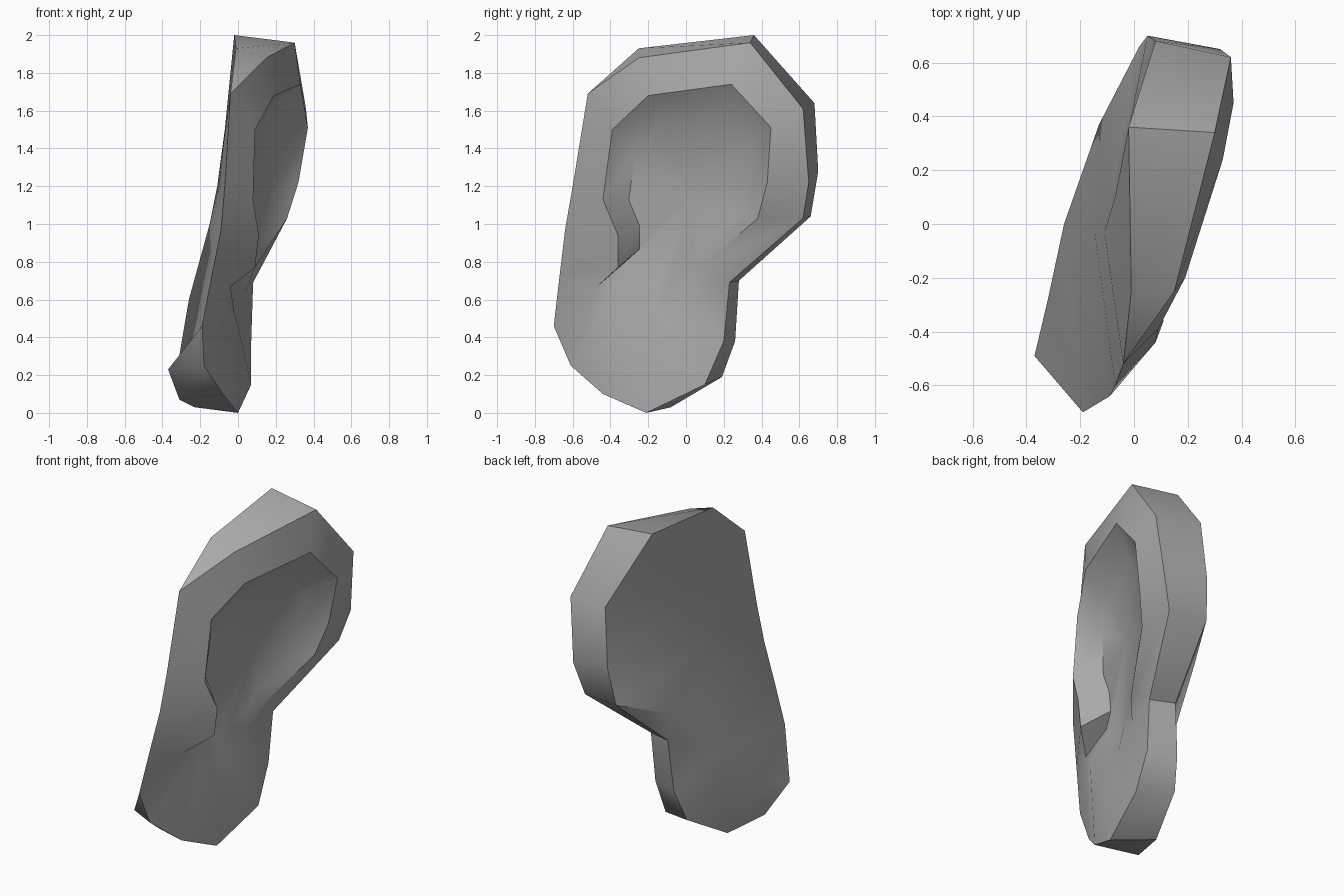
import bpy
import bmesh
import math
from mathutils import Vector

default_cube = bpy.data.objects.get("Cube")
if default_cube:
    bpy.data.objects.remove(default_cube, do_unlink=True)

# Outer edge of the front face, from the top round the rear to the front edge
face_edge = [
    (.30, .34, 1.96), (.36, .62, 1.61), (.32, .65, 1.22), (.26, .62, 1.03),
    (.08, .23, .69), (.07, .20, .38), (.07, .10, .15), (0, -.21, 0),
    (-.08, -.44, .10), (-.18, -.61, .25), (-.19, -.70, .46), (-.14, -.67, .72),
    (-.09, -.64, .97), (-.07, -.60, 1.2), (-.04, -.52, 1.69), (.15, -.25, 1.88)]

# Rear edge of the side band; it merges with the face along the front edge
rear_edge = [
    (-.02, .36, 2), (.08, .68, 1.64), (.05, .70, 1.28), (.02, .66, 1.04),
    (-.07, .28, .70), (-.10, .26, .38), (-.14, .19, .19), (-.23, -.08, .03),
    (-.31, -.33, .07), (-.37, -.49, .23)]
rear_top = (-.01, -.25, 1.93)

# Rim of the hollow
hollow_rim = [
    (.33, .24, 1.74), (.37, .45, 1.51), (.32, .43, 1.22), (.26, .38, 1.03),
    (.09, .08, .77), (.04, .03, .64), (0, -.14, .53), (0, -.24, .46),
    (-.02, -.36, .53), (-.03, -.42, .60), (-.04, -.47, .67), (.09, -.36, .77),
    (.11, -.36, .94), (.08, -.44, 1.13), (.09, -.39, 1.50), (.19, -.20, 1.68)]

# Ridge down the back, and the ridge point each rear edge point leads to
ridge_points = {
    "top": (-.07, .10, 1.5), "upper": (-.11, -.03, 1.2), "middle": (-.15, 0, 1),
    "lower": (-.26, 0, .6), "bottom": (-.32, -.28, .25), "rear": (-.13, .37, .92)}
ridge_order = ("top top upper rear rear lower lower bottom bottom bottom "
               "lower lower middle upper top top").split()


def make_material(name, color):
    material = bpy.data.materials.new(name)
    material.use_nodes = True
    material.diffuse_color = color
    material.node_tree.nodes["Principled BSDF"].inputs["Base Color"].default_value = color
    return material


def add_face(bm, corners):
    """Add a face, dropping corners that coincide."""
    unique = list(dict.fromkeys(corners))
    if len(unique) > 2:
        bm.faces.new(unique)


def bridge(bm, ring_a, ring_b):
    """Join two closed rings of equal length."""
    count = len(ring_a)
    for i in range(count):
        j = (i + 1) % count
        add_face(bm, (ring_a[i], ring_a[j], ring_b[j], ring_b[i]))


def floor_point(point):
    """Shrink a rim point inward and sink it onto the sloping hollow floor."""
    center = Vector((0, .05, 1.12))
    inner = center + (Vector(point) - center) * .72
    inner.x = .1 + inner.y / 3 + (inner.z - 1.4) / 10
    return inner


bm = bmesh.new()
outer = [bm.verts.new(p) for p in face_edge]
rim = [bm.verts.new(p) for p in hollow_rim]
floor = [bm.verts.new(floor_point(p)) for p in hollow_rim]
rear = [bm.verts.new(p) for p in rear_edge]
rear += outer[len(rear):-1] + [bm.verts.new(rear_top)]
ridge = {name: bm.verts.new(p) for name, p in ridge_points.items()}

# Front face, hollow wall and hollow floor
bridge(bm, outer, rim)
bridge(bm, rim, floor)
hub = bm.verts.new(floor_point((0, .02, 1.15)))
for i, vert in enumerate(floor):
    add_face(bm, (vert, floor[(i + 1) % len(floor)], hub))

# Side band and back
bridge(bm, rear, outer)
bridge(bm, [ridge[name] for name in ridge_order], rear)
add_face(bm, [ridge[name] for name in ("upper", "rear", "lower", "middle")])

bmesh.ops.recalc_face_normals(bm, faces=bm.faces[:])
mesh = bpy.data.meshes.new("outer_ear")
bm.to_mesh(mesh)
bm.free()

ear = bpy.data.objects.new("outer_ear", mesh)
bpy.context.collection.objects.link(ear)
mesh.materials.append(make_material("plain_grey", (.4, .4, .4, 1)))

# Smooth surfaces with crisp rims
bpy.ops.object.select_all(action="DESELECT")
ear.select_set(True)
bpy.context.view_layer.objects.active = ear
bpy.ops.object.shade_smooth_by_angle(angle=math.radians(42))
